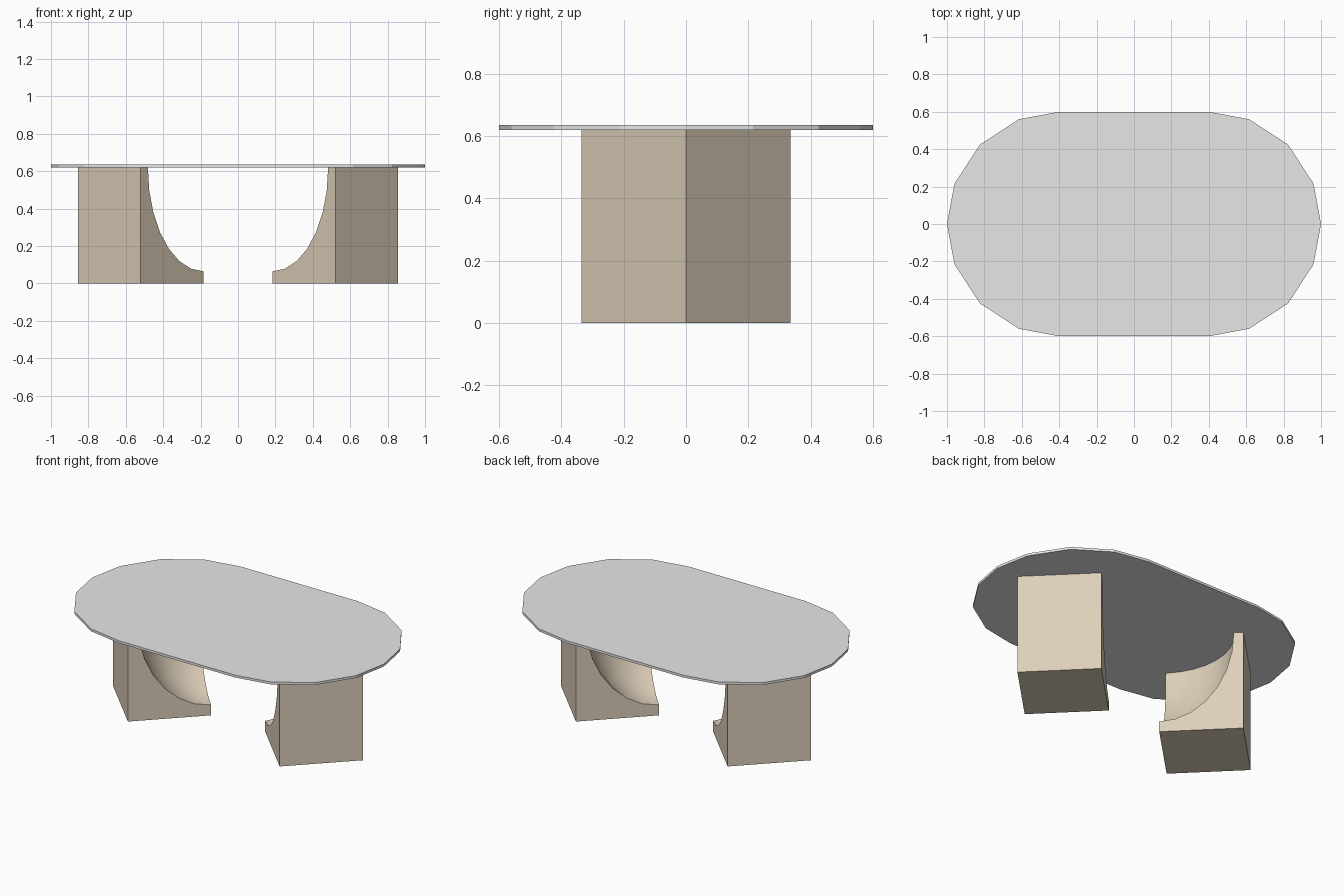
import bpy, bmesh
from math import radians, sin, cos
from mathutils import Matrix

if "Cube" in bpy.data.objects:
    bpy.data.objects.remove(bpy.data.objects["Cube"], do_unlink=True)

TOP_Z, THICK = 0.62, 0.015


def material(name, rgb):
    m = bpy.data.materials.new(name)
    m.use_nodes = True
    m.diffuse_color = (*rgb, 1)
    m.node_tree.nodes["Principled BSDF"].inputs["Base Color"].default_value = (*rgb, 1)
    return m


def make_object(name, bm, mat=None):
    bmesh.ops.recalc_face_normals(bm, faces=bm.faces)
    mesh = bpy.data.meshes.new(name)
    bm.to_mesh(mesh)
    bm.free()
    ob = bpy.data.objects.new(name, mesh)
    bpy.context.collection.objects.link(ob)
    if mat:
        mesh.materials.append(mat)
    return ob


def prism(outline, z0, z1):
    bm = bmesh.new()
    base = bm.faces.new([bm.verts.new((x, y, z0)) for x, y in outline])
    ext = bmesh.ops.extrude_face_region(bm, geom=[base])
    tops = [v for v in ext["geom"] if isinstance(v, bmesh.types.BMVert)]
    bmesh.ops.translate(bm, verts=tops, vec=(0, 0, z1 - z0))
    return bm


grey = material("grey top", (0.8, 0.8, 0.8))
beige = material("beige stone", (0.73, 0.63, 0.49))

# Tabletop: straight sides with faceted round ends
angles = [-90, -69, -45, -21, 0, 21, 45, 69, 90]
right_end = [(0.4 + 0.6 * cos(radians(a)), 0.6 * sin(radians(a))) for a in angles]
outline = right_end + [(-x, -y) for x, y in right_end]
make_object("tabletop", prism(outline, TOP_Z, TOP_Z + THICK), grey)


# Legs: diamond-plan blocks with an ellipsoid hollow at the inner corner
def leg(name, side):
    mid, half = 0.52 * side, 0.335
    plan = [(mid - half, 0), (mid, -half), (mid + half, 0), (mid, half)]
    block = make_object(name, prism(plan, 0, TOP_Z), beige)

    bm = bmesh.new()
    bmesh.ops.create_uvsphere(bm, u_segments=32, v_segments=14, radius=1)
    inner = mid - side * half
    bmesh.ops.transform(bm, verts=bm.verts, matrix=Matrix.Translation((inner, 0, TOP_Z))
                        @ Matrix.Diagonal((0.42, 0.42, 0.555, 1)))
    cutter = make_object("hollow_cutter", bm)
    cutter.hide_render = True

    mod = block.modifiers.new("hollow", 'BOOLEAN')
    mod.operation = 'DIFFERENCE'
    mod.solver = 'EXACT'
    mod.object = cutter
    bpy.ops.object.select_all(action='DESELECT')
    block.select_set(True)
    bpy.context.view_layer.objects.active = block
    bpy.ops.object.modifier_apply(modifier=mod.name)
    bpy.data.objects.remove(cutter, do_unlink=True)
    bpy.ops.object.shade_smooth_by_angle(angle=radians(30))


leg("left_leg", 1)
leg("right_leg", -1)
